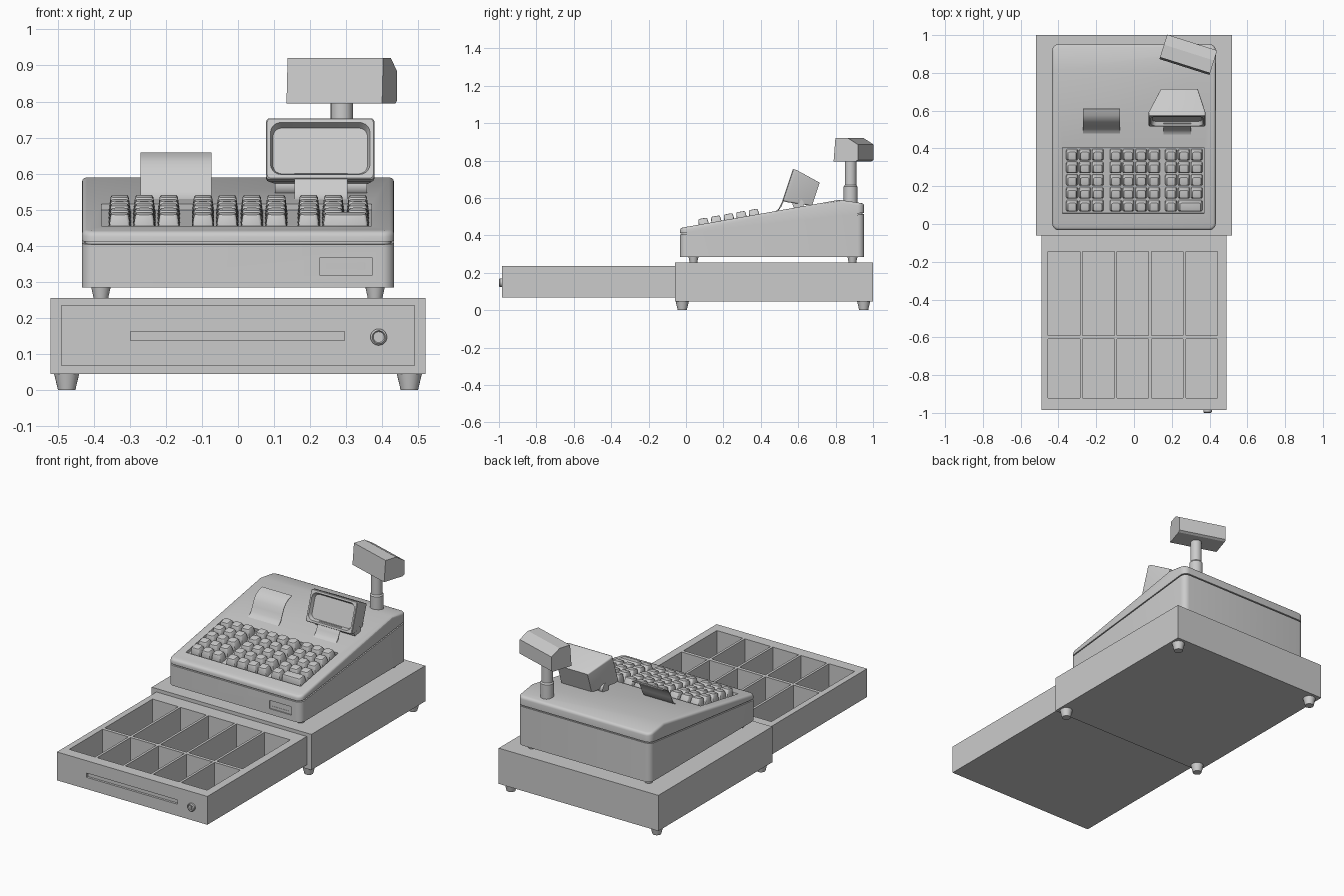
import bpy, bmesh, math
from mathutils import Vector, Matrix

if "Cube" in bpy.data.objects:
    bpy.data.objects.remove(bpy.data.objects["Cube"])

SLOPE = 0.177                       # incline of the register top
TILT = math.atan(SLOPE)


def surf(y):
    return 0.45 + SLOPE * (y - 0.03)


def finish(bm, name, smooth=None):
    bmesh.ops.recalc_face_normals(bm, faces=bm.faces)
    me = bpy.data.meshes.new(name)
    bm.to_mesh(me)
    bm.free()
    o = bpy.data.objects.new(name, me)
    bpy.context.collection.objects.link(o)
    if smooth:
        shade(o, smooth)
    return o


def shade(o, angle):
    bpy.ops.object.select_all(action='DESELECT')
    bpy.context.view_layer.objects.active = o
    o.select_set(True)
    bpy.ops.object.shade_smooth_by_angle(angle=math.radians(angle))


def boxes(name, bounds):
    bm = bmesh.new()
    for x0, x1, y0, y1, z0, z1 in bounds:
        m = Matrix.LocRotScale(Vector(((x0 + x1) / 2, (y0 + y1) / 2, (z0 + z1) / 2)), None,
                               Vector((x1 - x0, y1 - y0, z1 - z0)))
        bmesh.ops.create_cube(bm, size=1, matrix=m)
    return finish(bm, name)


def rounded(w, h, r, n=5):
    pts = []
    for i, (sx, sy) in enumerate([(1, 1), (-1, 1), (-1, -1), (1, -1)]):
        for k in range(n + 1):
            a = math.pi / 2 * (i + k / n)
            pts.append((sx * (w / 2 - r) + r * math.cos(a), sy * (h / 2 - r) + r * math.sin(a)))
    return pts


def loft(rings):
    bm = bmesh.new()
    vs = [[bm.verts.new(p) for p in ring] for ring in rings]
    n = len(vs[0])
    for a, b in zip(vs, vs[1:]):
        for i in range(n):
            bm.faces.new((a[i], a[(i + 1) % n], b[(i + 1) % n], b[i]))
    bm.faces.new(vs[0])
    bm.faces.new(vs[-1])
    bmesh.ops.recalc_face_normals(bm, faces=bm.faces)
    return bm


def prism(name, profile, x0, x1, smooth=None):
    return finish(loft([[(x, a, b) for a, b in profile] for x in (x0, x1)]), name, smooth)


def lathe(name, profile, loc, rot=(0, 0, 0), n=24):
    rings = [[(r * math.cos(t * 2 * math.pi / n), r * math.sin(t * 2 * math.pi / n), z)
              for t in range(n)] for r, z in profile]
    o = finish(loft(rings), name, 35)
    o.location, o.rotation_euler = loc, rot
    return o


def cut(o, cutter):
    m = o.modifiers.new("cut", 'BOOLEAN')
    m.object, m.solver = cutter, 'EXACT'
    bpy.context.view_layer.update()
    bpy.context.view_layer.objects.active = o
    bpy.ops.object.modifier_apply(modifier=m.name)
    bpy.data.objects.remove(cutter)


def trim(bm, p, q, keep_below=True):
    # cut by a plane through two (y, z) points and close the hole
    no = Vector((0, p[1] - q[1], q[0] - p[0]))
    bmesh.ops.bisect_plane(bm, geom=bm.verts[:] + bm.edges[:] + bm.faces[:], plane_co=(0, *p), plane_no=no,
                           clear_outer=keep_below, clear_inner=not keep_below)
    bmesh.ops.holes_fill(bm, edges=[e for e in bm.edges if e.is_boundary])
    bmesh.ops.recalc_face_normals(bm, faces=bm.faces)


def block(w, d, r):
    return loft([[(x, y + 0.46, z) for x, y in rounded(w, d, r)] for z in (0.285, 0.8)])


# drawer housing
boxes("drawer_housing", [(-0.52, 0.52, -0.06, 1.0, 0.045, 0.255)])

# open drawer with ten compartments and a front slot
drawer = boxes("drawer", [(-0.49, 0.49, -0.985, -0.05, 0.068, 0.235)])
cells = []
for i in range(5):
    x = -0.455 + i * 0.1825
    for y0, y1 in ((-0.92, -0.61), (-0.59, -0.145)):
        cells.append((x, x + 0.168, y0, y1, 0.085, 0.3))
cut(drawer, boxes("cell_cutter", cells))
cut(drawer, boxes("slot_cutter", [(-0.298, 0.295, -1.0, -0.972, 0.137, 0.162)]))

# drawer lock
lathe("drawer_lock", [(0.023, 0), (0.023, 0.01), (0.018, 0.015), (0.015, 0.01)],
      (0.39, -0.985, 0.147), (math.pi / 2, 0, 0))
boxes("lock_keyway", [(0.387, 0.393, -0.998, -0.99, 0.136, 0.158)])

# tapered feet
for sx in (-1, 1):
    for y in (-0.02, 0.95):
        lathe("drawer_foot", [(0.024, 0), (0.035, 0.046)], (sx * 0.475, y, 0))
    for y in (0.04, 0.89):
        lathe("register_foot", [(0.02, 0), (0.027, 0.032)], (sx * 0.38, y, 0.254))

# lower register body with a card slot
bm = block(0.866, 0.985, 0.035)
trim(bm, (-0.03, 0.404), (0.955, 0.514))
body = finish(bm, "register_body")
cut(body, boxes("panel_cutter", [(0.228, 0.372, -0.1, -0.026, 0.318, 0.367)]))
cut(body, boxes("card_slot_cutter", [(0.243, 0.353, -0.1, 0.0, 0.334, 0.354)]))
shade(body, 30)

# recessed seam between body and shell
bm = block(0.85, 0.969, 0.03)
trim(bm, (-0.03, 0.42), (0.955, 0.53))
finish(bm, "body_seam", 30)

# sloped upper shell with softened rim
bm = block(0.866, 0.985, 0.035)
trim(bm, (-0.03, 0.411), (0.955, 0.521), False)
trim(bm, (0.03, 0.45), (0.82, surf(0.82)))
trim(bm, (0.82, surf(0.82)), (0.94, 0.572))
rim = [e for e in bm.edges if sum(f.normal.z > 0.9 for f in e.link_faces) == 1]
bmesh.ops.bevel(bm, geom=rim, offset=0.014, segments=3, profile=0.5, affect='EDGES')
shell = finish(bm, "register_shell")
well = boxes("key_well_cutter", [(-0.378, 0.37, -0.178, 0.178, -0.018, 0.1)])
well.location, well.rotation_euler = (0, 0.23, surf(0.23)), (TILT, 0, 0)
cut(shell, well)
shade(shell, 30)


# keys: rounded tapering caps
def key_mesh(name, w):
    d, h = 0.06, 0.05
    rings = [(0, 0, 0.007), (0.001, 0.012, 0.007), (0.006, h - 0.006, 0.008),
             (0.009, h - 0.001, 0.008), (0.013, h, 0.007)]
    o = finish(loft([[(x, y, z) for x, y in rounded(w - 2 * i, d - 2 * i, r, 2)]
                     for i, z, r in rings]), name, 40)
    return o


single, wide = key_mesh("key", 0.062), key_mesh("wide_key", 0.128)
columns = [-0.328, -0.26, -0.192, -0.097, -0.03, 0.038, 0.106, 0.196, 0.264, 0.332]
places = [(x, y) for y in (0.095, 0.163, 0.231, 0.298, 0.365) for x in columns
          if not (y == 0.095 and x > 0.25)]
for i, (x, y) in enumerate(places):
    k = single if i == 0 else single.copy()
    if i:
        bpy.context.collection.objects.link(k)
    k.location = (x, y + 0.003, surf(y) - 0.02)
    k.rotation_euler = (TILT, 0, 0)
wide.location, wide.rotation_euler = (0.298, 0.098, surf(0.095) - 0.02), (TILT, 0, 0)


# curled paper sheets
def sheet(name, pts, x0, x1):
    back = [(y + 0.003, z - 0.002) for y, z in reversed(pts)]
    prism(name, pts + back, x0, x1, 40)


sheet("receipt_paper", [(0.474, 0.527), (0.492, 0.536), (0.506, 0.553), (0.518, 0.58),
                        (0.532, 0.61), (0.55, 0.633), (0.575, 0.649), (0.608, 0.659)], -0.27, -0.074)
sheet("journal_paper", [(0.463, 0.525), (0.482, 0.531), (0.497, 0.545), (0.507, 0.565),
                        (0.518, 0.587), (0.533, 0.602)], 0.157, 0.303)

# operator display: flared housing with a sunken screen
rings = [(0.196, 0.13, 0.006, 0.159), (0.3, 0.179, 0.01, 0.024), (0.3, 0.179, 0.01, 0.004),
         (0.294, 0.173, 0.01, 0), (0.276, 0.152, 0.03, 0), (0.262, 0.134, 0.025, 0.022)]
disp = finish(loft([[(x + (0.012 if d > 0.1 else 0), d, z) for x, z in rounded(w, h, r)]
                    for w, h, r, d in rings]), "operator_display", 30)
disp.location, disp.rotation_euler = (0.228, 0.5435, 0.67), (math.radians(-18.5), 0, 0)
lathe("display_hinge", [(0.03, 0), (0.03, 0.256)], (0.102, 0.6, 0.567), (0, math.pi / 2, 0))

# customer display on a pole
lathe("customer_pole", [(0.037, 0.56), (0.037, 0.66), (0.031, 0.668), (0.031, 0.81)], (0.288, 0.88, 0))
head = prism("customer_display", [(-0.068, -0.0625), (-0.058, 0.0625), (0.012, 0.0625),
                                  (0.068, 0.028), (0.068, -0.055), (0.055, -0.0625)], -0.139, 0.139)
head.location, head.rotation_euler = (0.2875, 0.896, 0.8575), (0, 0, math.radians(-17.6))
